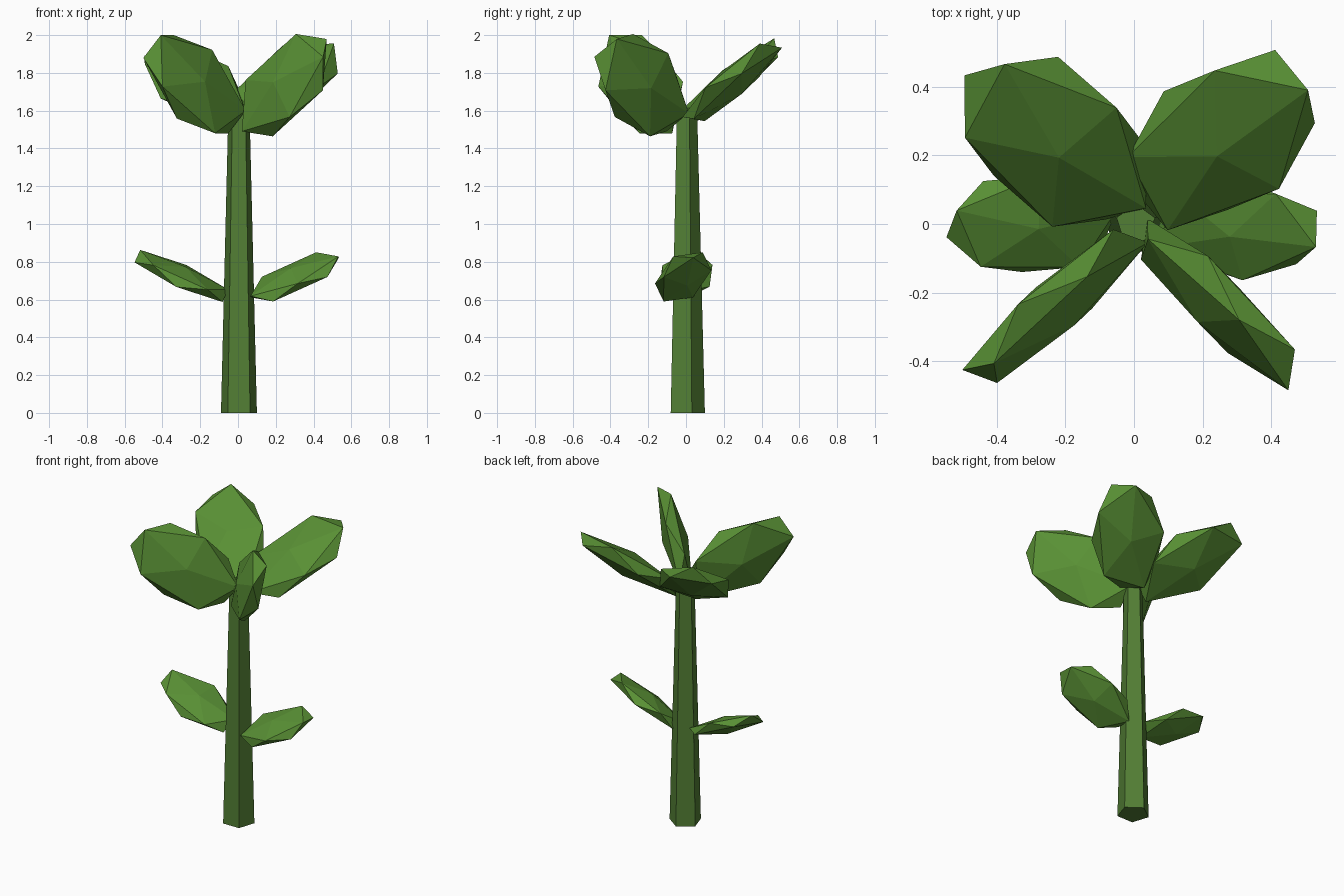
import bpy, bmesh
from math import radians
from mathutils import Vector, Matrix

if "Cube" in bpy.data.objects:
    bpy.data.objects.remove(bpy.data.objects["Cube"])


def material(name, rgb):
    m = bpy.data.materials.new(name)
    m.diffuse_color = (*rgb, 1)
    m.use_nodes = True
    m.node_tree.nodes["Principled BSDF"].inputs["Base Color"].default_value = m.diffuse_color
    return m


stem_green = material("stem_green", (0.085, 0.21, 0.035))
leaf_green = material("leaf_green", (0.10, 0.28, 0.035))


def add_object(name, bm, mat):
    me = bpy.data.meshes.new(name)
    bm.to_mesh(me)
    bm.free()
    me.materials.append(mat)
    ob = bpy.data.objects.new(name, me)
    bpy.context.collection.objects.link(ob)


def leaf(name, centre, direction, normal, size):
    """Flattened icosahedron: long axis follows direction, flat side faces normal."""
    n = Vector(normal).normalized()
    d = Vector(direction)
    d = (d - n * d.dot(n)).normalized()
    axes = Matrix((d, n.cross(d), n)).transposed().to_4x4()
    bm = bmesh.new()
    bmesh.ops.create_icosphere(bm, subdivisions=1, radius=1)
    bm.transform(Matrix.Translation(centre) @ axes @ Matrix.Diagonal((*size, 1))
                 @ Matrix.Rotation(radians(-18), 4, 'Z'))
    add_object(name, bm, leaf_green)


# Tapered five-sided stem with one flat side to the front
bm = bmesh.new()
bmesh.ops.create_cone(bm, cap_ends=True, segments=5, radius1=0.1, radius2=0.059, depth=1.6)
back = max(bm.verts, key=lambda v: v.co.y)
turn = Vector((back.co.x, back.co.y)).angle_signed(Vector((0, 1)))
bm.transform(Matrix.Translation((0.005, 0, 0.8)) @ Matrix.Rotation(-turn, 4, 'Z'))
add_object("stem", bm, stem_green)

# Crown of four large leaves: the back pair lies open, the front pair stands on edge
big = (0.41, 0.245, 0.08)
leaf("back_right_leaf", (0.255, 0.245, 1.75), (0.7, 0.7, 0.66), (-0.2, -0.75, 1), big)
leaf("back_left_leaf", (-0.23, 0.24, 1.75), (-0.7, 0.7, 0.66), (0.17, -0.72, 1), big)
leaf("front_right_leaf", (0.245, -0.235, 1.735), (0.54, -0.62, 0.59), (0.76, 0.65, -0.2), big)
leaf("front_left_leaf", (-0.23, -0.24, 1.74), (-0.57, -0.58, 0.59), (0.7, -0.7, 0.17), big)

# Two smaller leaves low on the stem
small = (0.30, 0.17, 0.055)
leaf("lower_right_leaf", (0.30, -0.015, 0.72), (1, 0, 0.46), (-0.45, -0.48, 1), small)
leaf("lower_left_leaf", (-0.30, 0.0, 0.725), (-1, 0, 0.46), (0.45, -0.3, 1), small)
